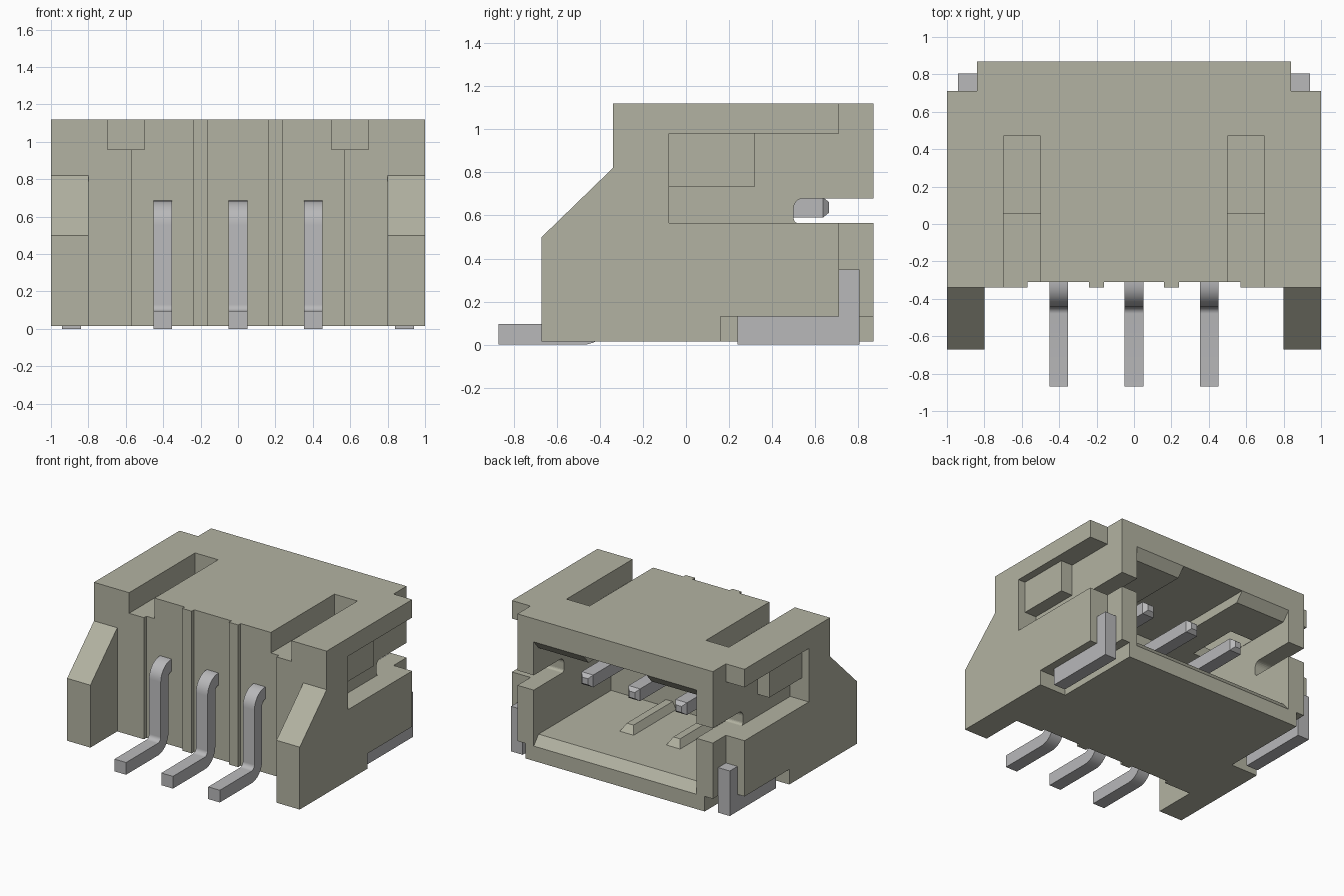
import bpy, bmesh, math

cube = bpy.data.objects.get("Cube")
if cube:
    bpy.data.objects.remove(cube, do_unlink=True)


def material(name, rgb):
    m = bpy.data.materials.new(name)
    m.use_nodes = True
    m.diffuse_color = (*rgb, 1)
    m.node_tree.nodes["Principled BSDF"].inputs["Base Color"].default_value = (*rgb, 1)
    return m


plastic = material("beige plastic", (0.45, 0.45, 0.36))
metal = material("pale metal", (0.48, 0.48, 0.49))


def prism(name, profile, x0, x1, mat=plastic):
    """Extrude a closed (y, z) profile along x."""
    bm = bmesh.new()
    face = bm.faces.new([bm.verts.new((x0, y, z)) for y, z in profile])
    ext = bmesh.ops.extrude_face_region(bm, geom=[face])
    verts = [v for v in ext["geom"] if isinstance(v, bmesh.types.BMVert)]
    bmesh.ops.translate(bm, verts=verts, vec=(x1 - x0, 0, 0))
    bmesh.ops.recalc_face_normals(bm, faces=bm.faces)
    mesh = bpy.data.meshes.new(name)
    bm.to_mesh(mesh)
    bm.free()
    mesh.materials.append(mat)
    ob = bpy.data.objects.new(name, mesh)
    bpy.context.collection.objects.link(ob)
    return ob


def rect(y0, y1, z0, z1):
    return [(y0, z0), (y1, z0), (y1, z1), (y0, z1)]


def boolean(target, tool, operation="DIFFERENCE"):
    mod = target.modifiers.new("bool", "BOOLEAN")
    mod.operation = operation
    mod.solver = "EXACT"
    mod.object = tool
    bpy.context.view_layer.objects.active = target
    bpy.ops.object.modifier_apply(modifier=mod.name)
    bpy.data.objects.remove(tool, do_unlink=True)


def cut(profile, x0, x1, both=False):
    boolean(housing, prism("cutter", profile, x0, x1))
    if both:
        boolean(housing, prism("cutter", profile, -x1, -x0))


def arc(cy, cz, r, a0, a1, n):
    return [(cy + r * math.cos(math.radians(a0 + (a1 - a0) * i / n)),
             cz + r * math.sin(math.radians(a0 + (a1 - a0) * i / n))) for i in range(n + 1)]


# Housing: side profile with sloped front wings
housing = prism("housing", [(-0.67, 0.015), (0.87, 0.015), (0.87, 1.12),
                            (-0.34, 1.12), (-0.34, 0.82), (-0.67, 0.5)], -1, 1)
# Open space between the front wings, and shallow grooves behind the pins
cut(rect(-0.8, -0.34, -0.1, 1.3), -0.8, 0.8)
cut(rect(-0.5, -0.31, -0.1, 1.3), -0.16, 0.16)
cut(rect(-0.5, -0.31, -0.1, 1.3), 0.24, 0.57, True)
# Rear socket with chamfered lips and a central keyway in the ceiling
cut([(-0.08, 0.2), (0.81, 0.2), (0.87, 0.13), (0.95, 0.13),
     (0.95, 0.94), (0.87, 0.94), (0.81, 0.87), (-0.08, 0.87)], -0.7, 0.7)
cut(rect(-0.08, 0.95, 0.6, 0.94), -0.27, 0.27)
# Rear corner notches and side recesses
cut(rect(0.71, 1, -0.1, 1.3), 0.84, 1.1, True)
cut(rect(-0.08, 1, 0.565, 0.98), 0.84, 1.1, True)
# Round-ended slots through the side walls
slot = ([(1, 0.565), (1, 0.68)] + arc(0.545, 0.635, 0.045, 90, 180, 6)
        + arc(0.52, 0.585, 0.02, 180, 270, 4))
cut(slot, 0.6, 0.95, True)
# Undercuts that hold the solder clips
cut(rect(0.16, 1, -0.1, 0.132), 0.77, 1.1, True)
# Top slots: shallow at the front, open into the socket farther back
cut(rect(-0.5, 0.47, 0.96, 1.3), 0.5, 0.698, True)
cut(rect(0.06, 0.47, 0.8, 1.3), 0.5, 0.698, True)

# Latch blocks in the side recesses, and solder clips
for side, s in (("left", 1), ("right", -1)):
    prism(side + "_latch_block", rect(-0.09, 0.32, 0.735, 0.985), s * 0.83, s * 0.94)
    prism(side + "_solder_clip", [(0.24, 0), (0.805, 0), (0.805, 0.35), (0.71, 0.35),
                                  (0.71, 0.135), (0.24, 0.135)], s * 0.84, s * 0.94, metal)

# Tapered guide ribs on the socket floor
for side, x in (("left", 0.2), ("right", -0.2)):
    rib = prism(side + "_guide_rib", rect(-0.09, 0.45, 0.19, 0.255), x - 0.065, x + 0.065)
    for v in rib.data.vertices:
        if v.co.z > 0.22:
            v.co.x = x + (v.co.x - x) * 0.45
            if v.co.y > 0:
                v.co.y -= 0.05

# Bent contact pins: constant thickness strip, with a tapered tip
h = 0.0475
r_in, r_out = 0.035, 0.13
outer = ([(-0.87, 0.0)] + arc(-0.4 - 0.045 - 0.035 + 0.0, 0.13, 0.13, 270, 270, 1)[:1]
         + arc(-0.48, 0.13, r_out, 270, 360, 8)[1:])
# The foot bend turns upward on its rear side; the top bend turns rearward
foot_rear = arc(-0.48, 0.13, r_out, 270, 360, 8)
foot_front = arc(-0.48, 0.13, r_in, 360, 270, 8)
top_front = arc(-0.315, 0.555, r_out, 90, 180, 8)
top_rear = arc(-0.315, 0.555, r_in, 180, 90, 8)
strip = ([(-0.87, 0.0)] + foot_rear + top_rear + [(0.635, 0.59), (0.635, 0.685)]
         + top_front + foot_front + [(-0.87, 0.095)])
for name, x in (("right", -0.403), ("middle", 0), ("left", 0.403)):
    pin = prism(name + "_pin", strip, x - 0.05, x + 0.05, metal)
    bm = bmesh.new()
    bm.from_mesh(pin.data)
    tip = [f for f in bm.faces if f.normal.y > 0.9 and f.calc_center_median().y > 0.6]
    ext = bmesh.ops.extrude_face_region(bm, geom=tip)
    bmesh.ops.delete(bm, geom=tip, context="FACES_ONLY")
    for v in ext["geom"]:
        if isinstance(v, bmesh.types.BMVert):
            v.co.x = x + (v.co.x - x) * 0.5
            v.co.z = 0.6375 + (v.co.z - 0.6375) * 0.5
            v.co.y = 0.665
    bmesh.ops.recalc_face_normals(bm, faces=bm.faces)
    bm.to_mesh(pin.data)
    bm.free()
    bpy.ops.object.select_all(action="DESELECT")
    pin.select_set(True)
    bpy.context.view_layer.objects.active = pin
    bpy.ops.object.shade_smooth_by_angle(angle=math.radians(25))
